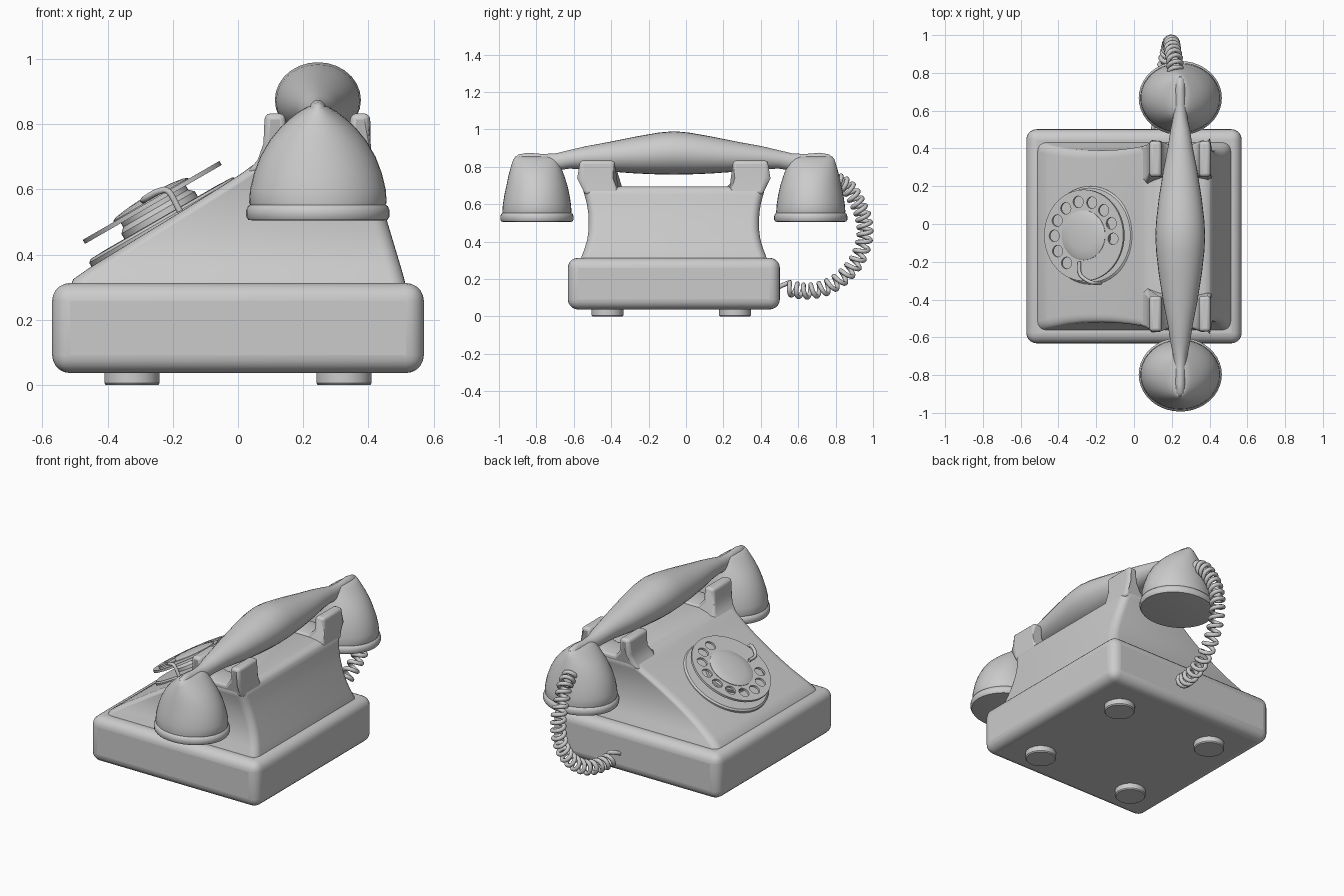
import bpy, bmesh
from math import pi, sin, cos, radians
from mathutils import Matrix, Vector

if "Cube" in bpy.data.objects:
    bpy.data.objects.remove(bpy.data.objects["Cube"], do_unlink=True)

MID = -0.065   # symmetry plane in y
CX = 0.245     # handset axis in x

grey = bpy.data.materials.new("grey_plastic")
grey.use_nodes = True
COLOUR = (0.6, 0.6, 0.6, 1)
grey.diffuse_color = COLOUR
grey.node_tree.nodes["Principled BSDF"].inputs["Base Color"].default_value = COLOUR


def add(name, mesh, matrix=Matrix(), bevel=0, segs=4, angle=35):
    ob = bpy.data.objects.new(name, mesh)
    bpy.context.collection.objects.link(ob)
    ob.matrix_world = matrix
    mesh.materials.clear()
    mesh.materials.append(grey)
    bpy.ops.object.select_all(action='DESELECT')
    ob.select_set(True)
    bpy.context.view_layer.objects.active = ob
    if bevel:
        mod = ob.modifiers.new("round", 'BEVEL')
        mod.width, mod.segments = bevel, segs
        mod.limit_method, mod.angle_limit = 'ANGLE', radians(30)
    bpy.ops.object.shade_smooth_by_angle(angle=radians(angle))
    return ob


def loft(name, rings, **kw):
    """Skin a list of equal-sized point rings and cap both ends."""
    bm = bmesh.new()
    loops = [[bm.verts.new(p) for p in ring] for ring in rings]
    n = len(loops[0])
    for a, b in zip(loops, loops[1:]):
        for i in range(n):
            j = (i + 1) % n
            bm.faces.new((a[i], a[j], b[j], b[i]))
    bm.faces.new(loops[0])
    bm.faces.new(loops[-1])
    bmesh.ops.recalc_face_normals(bm, faces=bm.faces)
    mesh = bpy.data.meshes.new(name)
    bm.to_mesh(mesh)
    bm.free()
    return add(name, mesh, **kw)


def ellipse(cx, cy, z, rx, ry, n=40):
    return [(cx + rx * cos(2 * pi * i / n), cy + ry * sin(2 * pi * i / n), z)
            for i in range(n)]


def rounded_rect(x0, x1, hy, z, r, steps=6):
    pts = []
    corners = ((x1 - r, hy - r), (x0 + r, hy - r), (x0 + r, r - hy), (x1 - r, r - hy))
    for k, (cx, cy) in enumerate(corners):
        for s in range(steps + 1):
            a = pi / 2 * (k + s / steps)
            pts.append((cx + r * cos(a), MID + cy + r * sin(a), z))
    return pts


def turned(name, profile, matrix=Matrix(), **kw):
    return loft(name, [ellipse(0, 0, z, r, r, 48) for r, z in profile], matrix=matrix, **kw)


def catmull(points, steps):
    """Smooth path through the given points."""
    p = [Vector(q) for q in points]
    p = [2 * p[0] - p[1]] + p + [2 * p[-1] - p[-2]]
    out = []
    for a, b, c, d in zip(p, p[1:], p[2:], p[3:]):
        for s in range(steps):
            t = s / steps
            out.append(0.5 * (2 * b + (c - a) * t + (2 * a - 5 * b + 4 * c - d) * t * t
                              + (3 * b - a - 3 * c + d) * t ** 3))
    return out + [p[-2]]


def tube(name, points, radius, matrix=Matrix()):
    curve = bpy.data.curves.new(name, 'CURVE')
    curve.dimensions = '3D'
    curve.bevel_depth, curve.bevel_resolution = radius, 2
    curve.use_fill_caps = True
    spline = curve.splines.new('POLY')
    spline.points.add(len(points) - 1)
    for sp, p in zip(spline.points, points):
        sp.co = (*p, 1)
    return add(name, curve_mesh(curve), matrix=matrix, angle=60)


def curve_mesh(curve):
    helper = bpy.data.objects.new("helper", curve)
    bpy.context.collection.objects.link(helper)
    deps = bpy.context.evaluated_depsgraph_get()
    mesh = bpy.data.meshes.new_from_object(helper.evaluated_get(deps))
    bpy.data.objects.remove(helper, do_unlink=True)
    return mesh


# Base tray with rounded edges
base = [[(x * 0.57, MID + y * 0.567, z) for x, y in ((1, 1), (-1, 1), (-1, -1), (1, -1))]
        for z in (0.037, 0.313)]
loft("base", base, bevel=0.055, segs=5)

# Feet
for x in (-0.325, 0.325):
    for y in (-0.42, 0.262):
        turned("foot", [(0.08, 0), (0.085, 0.006), (0.085, 0.05)],
               Matrix.Translation((x, y, 0)))

# Sloped body: z, front x, back x, half width
sections = [(0.30, -0.515, 0.515, 0.50), (0.325, -0.505, 0.51, 0.492),
            (0.36, -0.455, 0.50, 0.478), (0.41, -0.374, 0.485, 0.463),
            (0.46, -0.293, 0.47, 0.456), (0.51, -0.211, 0.455, 0.455),
            (0.56, -0.13, 0.44, 0.458), (0.61, -0.05, 0.427, 0.467),
            (0.65, 0.012, 0.418, 0.478), (0.675, 0.046, 0.412, 0.485),
            (0.69, 0.075, 0.395, 0.48), (0.695, 0.10, 0.37, 0.465)]
loft("body", [rounded_rect(a, b, h, z, 0.045) for z, a, b, h in sections], angle=50)

# Cradle forks, one at each end
fork = [(0.025, 0.65), (0.06, 0.69), (0.078, 0.74), (0.082, 0.833), (0.145, 0.833),
        (0.15, 0.75), (0.19, 0.705), (0.30, 0.705), (0.34, 0.75), (0.345, 0.833),
        (0.405, 0.833), (0.407, 0.74), (0.415, 0.65)]
for side in (-1, 1):
    rings = [[(x, MID + side * (0.29 if z < 0.7 else 0.315), z) for x, z in fork],
             [(x, MID + side * (0.505 - max(0, 0.76 - z) * 0.25), z) for x, z in fork]]
    loft("cradle_fork", rings, bevel=0.018, segs=3, angle=50)

# Handset grip: distance from middle, half width, top, bottom
half = [(0, 0.132, 0.99, 0.758), (0.08, 0.128, 0.983, 0.759), (0.2, 0.114, 0.962, 0.764),
        (0.35, 0.09, 0.932, 0.775), (0.47, 0.066, 0.91, 0.787), (0.56, 0.052, 0.889, 0.79),
        (0.63, 0.038, 0.872, 0.78), (0.70, 0.033, 0.868, 0.77), (0.78, 0.033, 0.875, 0.76),
        (0.83, 0.03, 0.866, 0.76), (0.85, 0.022, 0.85, 0.77)]
stations = [(-d, *r) for d, *r in half[:0:-1]] + half
grip = []
for d, w, top, low in stations:
    grip.append([(CX + w * cos(a), MID + d, (top + low) / 2 + (top - low) / 2 * sin(a))
                 for a in (2 * pi * i / 28 for i in range(28))])
loft("handset_grip", grip, angle=60)

# Bell-shaped ear and mouth pieces: z, half x, half y, shift towards the outer end
bell = [(0.505, 0.20, 0.178, 0), (0.507, 0.214, 0.19, 0), (0.518, 0.22, 0.196, 0),
        (0.535, 0.22, 0.196, 0), (0.548, 0.215, 0.191, 0), (0.553, 0.208, 0.184, 0),
        (0.56, 0.211, 0.185, 0), (0.60, 0.208, 0.182, 0), (0.65, 0.196, 0.174, 0),
        (0.70, 0.177, 0.163, 0), (0.75, 0.148, 0.15, 0.003), (0.79, 0.115, 0.137, 0.005),
        (0.82, 0.082, 0.127, 0.006), (0.84, 0.056, 0.118, 0.008), (0.855, 0.03, 0.105, 0.01)]
for name, side in (("mouthpiece", -1), ("earpiece", 1)):
    loft(name, [ellipse(CX, MID + side * (0.732 + s), z, rx, ry) for z, rx, ry, s in bell],
         angle=50)

# Dial, built flat and tilted onto the slope
tilt = Matrix.Translation((-0.23, MID + 0.005, 0.503)) @ Matrix.Rotation(radians(-30), 4, 'Y')
turned("dial_plate", [(0.26, -0.03), (0.26, 0.002), (0.25, 0.01), (0.2, 0.012)], tilt)
turned("dial_hub", [(0.13, 0), (0.13, 0.03), (0.115, 0.045), (0.115, 0.066)], tilt)
turned("dial_cap", [(0.132, 0.06), (0.132, 0.076), (0.12, 0.082), (0.08, 0.088),
                    (0.04, 0.091), (0.01, 0.092)], tilt)

# Finger wheel with ten holes
disc = bpy.data.curves.new("finger_wheel", 'CURVE')
disc.dimensions, disc.fill_mode, disc.extrude = '2D', 'BOTH', 0.007
holes = [(0.18 * cos(a), 0.18 * sin(a), 0.031)
         for a in (radians(-6 + 26.7 * k) for k in range(10))]
for cx, cy, r in [(0, 0, 0.242)] + holes:
    ring = ellipse(cx, cy, 0, r, r, 48 if r > 0.1 else 20)
    spline = disc.splines.new('POLY')
    spline.points.add(len(ring) - 1)
    spline.use_cyclic_u = True
    for sp, p in zip(spline.points, ring):
        sp.co = (*p, 1)
add("finger_wheel", curve_mesh(disc), matrix=tilt @ Matrix.Translation((0, 0, 0.066)))

# Finger stop hooking over the wheel
hook = [(0.06, -0.252, 0), (0.06, -0.252, 0.07), (0.03, -0.24, 0.086),
        (-0.015, -0.205, 0.086), (-0.02, -0.14, 0.084)]
tube("finger_stop", catmull(hook, 5), 0.01, tilt)

# Coiled cord from the earpiece down to the base
path = catmull([(0.22, 0.80, 0.73), (0.215, 0.865, 0.69), (0.205, 0.915, 0.61),
                (0.20, 0.95, 0.52), (0.195, 0.955, 0.42), (0.185, 0.92, 0.31),
                (0.17, 0.85, 0.22), (0.15, 0.75, 0.155), (0.13, 0.64, 0.135),
                (0.11, 0.55, 0.15)], 36)
TURNS = 21
coil = []
for i, p in enumerate(path):
    t = (path[min(i + 1, len(path) - 1)] - path[max(i - 1, 0)]).normalized()
    u = t.cross(Vector((1, 0, 0))).normalized()
    v = t.cross(u)
    a = 2 * pi * TURNS * i / (len(path) - 1)
    coil.append(p + 0.034 * (u * cos(a) + v * sin(a)))
coil.append(Vector((0.10, 0.49, 0.155)))
tube("coiled_cord", coil, 0.0125)
